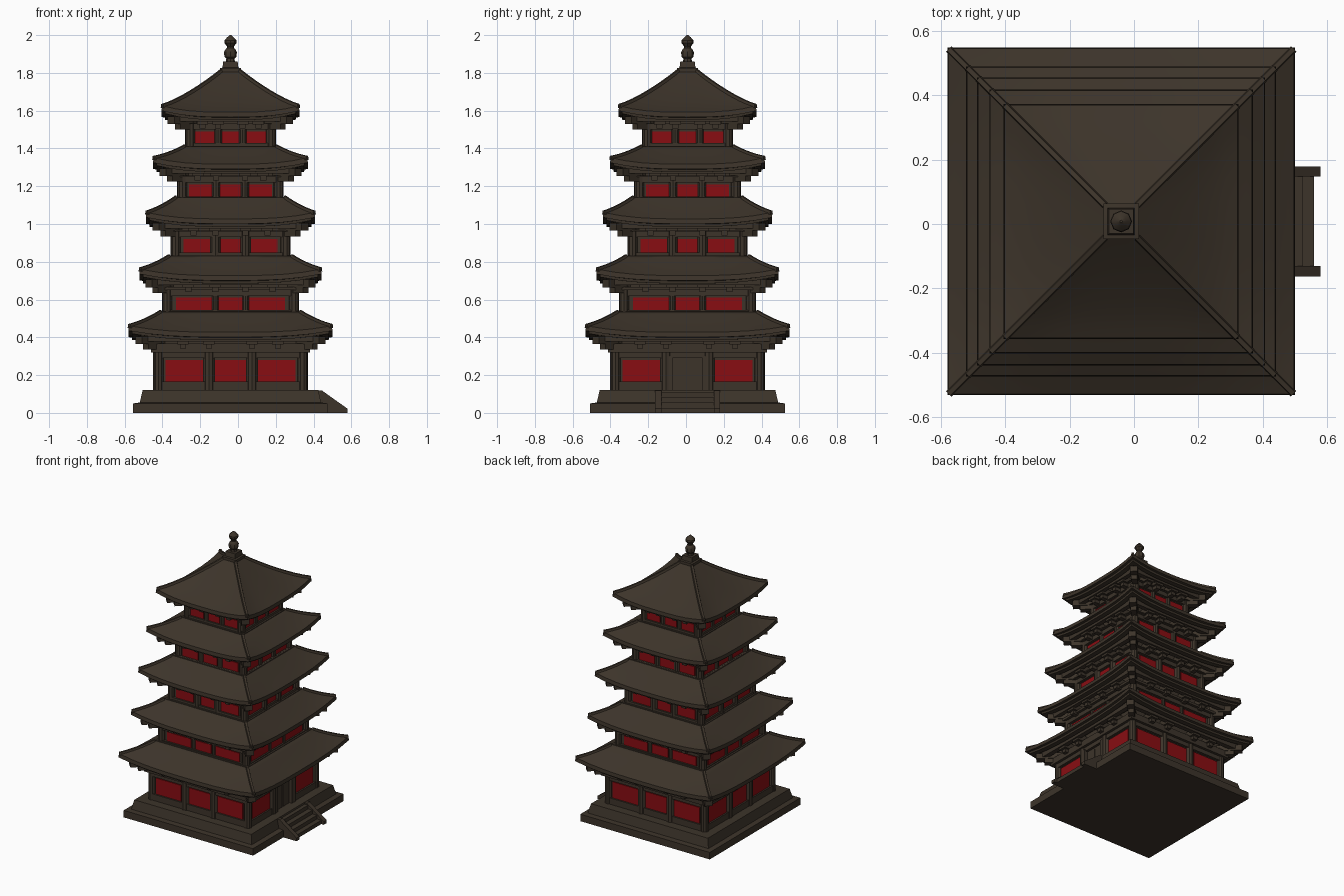
import bpy, bmesh, math
from mathutils import Matrix, Vector

if "Cube" in bpy.data.objects:
    bpy.data.objects.remove(bpy.data.objects["Cube"])

CX, CY = -0.04, 0.008


def mat(name, col):
    m = bpy.data.materials.new(name)
    m.diffuse_color = (*col, 1)
    m.use_nodes = True
    m.node_tree.nodes["Principled BSDF"].inputs["Base Color"].default_value = m.diffuse_color
    return m


WOOD = mat("dark brown wood", (0.046, 0.034, 0.023))
RED = mat("red panel", (0.25, 0.004, 0.006))


def finish(bm, name, material):
    bmesh.ops.recalc_face_normals(bm, faces=bm.faces[:])
    me = bpy.data.meshes.new(name)
    bm.to_mesh(me)
    bm.free()
    me.materials.append(material)
    ob = bpy.data.objects.new(name, me)
    bpy.context.collection.objects.link(ob)
    return ob


def box(bm, x0, x1, y0, y1, z0, z1, rot=0.0):
    """Box in tower-centred coordinates, turned about the tower axis."""
    m = (Matrix.Translation((CX, CY, 0)) @ Matrix.Rotation(rot, 4, 'Z')
         @ Matrix.Translation(((x0 + x1) / 2, (y0 + y1) / 2, (z0 + z1) / 2))
         @ Matrix.Diagonal((x1 - x0, y1 - y0, z1 - z0, 1)))
    bmesh.ops.create_cube(bm, size=1, matrix=m)


def post(bm, x, y, z0, z1, r, rot):
    m = (Matrix.Translation((CX, CY, 0)) @ Matrix.Rotation(rot, 4, 'Z')
         @ Matrix.Translation((x, y, (z0 + z1) / 2)))
    bmesh.ops.create_cone(bm, cap_ends=True, segments=10, radius1=r, radius2=r,
                          depth=z1 - z0, matrix=m)


def loft(bm, rings, n=10):
    """Square rings (half, z, corner lift) joined into a skin."""
    loops = []
    for h, z, lift in rings:
        loop = []
        for s in range(4):
            rot = Matrix.Rotation(s * math.pi / 2, 3, 'Z')
            for i in range(n):
                u = -1 + 2 * i / n
                p = rot @ Vector((u * h, -h, z + lift * abs(u) ** 3))
                loop.append(bm.verts.new(p + Vector((CX, CY, 0))))
        loops.append(loop)
    k = 4 * n
    for a, b in zip(loops, loops[1:]):
        for i in range(k):
            bm.faces.new((a[i], a[(i + 1) % k], b[(i + 1) % k], b[i]))
    bm.faces.new(loops[0][::-1])
    bm.faces.new(loops[-1])


def hip_ridges(bm, pts, w):
    """Raised rib along each hip; pts are (half, z)."""
    for s in range(4):
        rot = Matrix.Rotation(math.pi / 4 + s * math.pi / 2, 3, 'Z')
        secs = []
        for h, z in pts:
            d = h * math.sqrt(2)
            secs.append([bm.verts.new(rot @ Vector((d, y, z + dz)) + Vector((CX, CY, 0)))
                         for y, dz in ((-w, -w), (-w * .6, w * .8), (w * .6, w * .8), (w, -w))])
        for a, b in zip(secs, secs[1:]):
            for i in range(4):
                bm.faces.new((a[i], a[(i + 1) % 4], b[(i + 1) % 4], b[i]))
        bm.faces.new(secs[0])
        bm.faces.new(secs[-1])


# storey: wall half, bottom, beam bottom, window z0/z1, window edges (mid, inner, outer)
# roof: eave half, underside z, top half, top z
STOREYS = [
    (.405, .10, .29, .165, .28, (.083, .145, .345), (.54, .385, .37, .535)),
    (.360, .50, .62, .545, .61, (.063, .098, .288), (.482, .685, .325, .83)),
    (.315, .80, .93, .85, .92, (.052, .108, .248), (.448, .985, .29, 1.14)),
    (.280, 1.11, 1.22, 1.145, 1.21, (.054, .098, .22), (.41, 1.275, .245, 1.41)),
    (.238, 1.38, 1.50, 1.43, 1.49, (.045, .085, .192), (.365, 1.55, .05, 1.81)),
]

# stepped stone base
bm = bmesh.new()
loft(bm, [(.515, 0, 0), (.515, .05, 0), (.48, .055, 0), (.465, .12, 0)], 1)
finish(bm, "base", WOOD)

for f, (H, z0, zb, w0, w1, (m, a, b), (E, ez, T, tz)) in enumerate(STOREYS):
    n = str(f + 1)
    core = H - .022
    g = (m + a) / 2
    frame, panes, brackets = bmesh.new(), bmesh.new(), bmesh.new()
    box(frame, -core, core, -core, core, z0, ez + .05)
    for s in range(4):
        r = s * math.pi / 2
        # posts, sill and stepped head beams
        for x in (-g, g, -(H - .025)):
            post(frame, x, -(H - .025), z0, ez + .01, (a - m) / 2 if abs(x) == g else .027, r)
        doorway = f == 0 and s == 1
        box(frame, -H + .01, H - .01, -H + .004, -core, zb, zb + .03, r)
        box(frame, -H - .015, H + .015, -H - .015, -core, zb + .03, ez - .018, r)
        for x0, x1 in ((-H + .01, -m), (m, H - .01)) if doorway else ((-H + .01, H - .01),):
            box(frame, x0, x1, -H + .004, -core, z0, w0, r)
        # red panels
        for x0, x1 in ((-b, -a), (-m, m), (a, b)):
            if doorway and x0 == -m:
                continue
            box(panes, x0, x1, -core - .007, -core + .001, w0, w1, r)
        # bracket arms, stepping out under the eave
        out = (E - H)
        for x in (-g, g, -.62 * H, .62 * H):
            box(brackets, x - .016, x + .016, -H - out * .3, -core, ez - .045, ez - .018, r)
            box(brackets, x - .03, x + .03, -H - out * .42, -core, ez - .022, ez + .02, r)
        box(brackets, -H - out * .5, H + out * .5, -H - out * .5, -H - out * .25, ez - .008, ez + .03, r)
        # corner bracket on the diagonal
        d = H * math.sqrt(2)
        box(brackets, -.02, .02, -d - out * .45, -d + .08, ez - .05, ez - .015, r + math.pi / 4)
        box(brackets, -.025, .025, -d - out * .85, -d + .08, ez - .02, ez + .02, r + math.pi / 4)
    finish(frame, "storey_%s_frame" % n, WOOD)
    finish(panes, "storey_%s_red_panels" % n, RED)
    finish(brackets, "storey_%s_brackets" % n, WOOD)

    # swept roof with lifted corners
    bm = bmesh.new()
    L = .034
    et = ez + .042
    rings = [(core, ez + .04, 0), (E - .06, ez + .012, L * .6), (E - .055, ez, L * .8),
             (E - .02, ez, L), (E - .018, ez + .014, L), (E, ez + .016, L), (E - .003, et, L)]
    ridge = [(E - .004, et + L)]
    for i in range(1, 9):
        t = i / 8
        h = E + (T - E) * t
        z = et + (tz - et) * t ** (1.2 if f == 4 else 1.1)
        lift = L * (1 - t) ** 1.5
        rings.append((h, z, lift))
        ridge.append((h, z + lift))
    loft(bm, rings)
    hip_ridges(bm, ridge, .012)
    finish(bm, "roof_" + n, WOOD)
    # collar where the next storey meets this roof
    if f < 4:
        bm = bmesh.new()
        c = STOREYS[f + 1][0] + .008
        box(bm, -c, c, -c, c, tz - .05, tz + .004)
        finish(bm, "roof_collar_" + n, WOOD)

# door leaves with a centre line and jambs
bm = bmesh.new()
for y0, y1 in ((-.075, -.004), (.004, .075)):
    box(bm, .38, .388, y0, y1, .12, .28)
for y in (-.09, .09):
    box(bm, .38, .408, y - .01, y + .01, .12, .30)
finish(bm, "door", WOOD)

# entrance steps and sloping cheeks
bm = bmesh.new()
for i in range(4):
    box(bm, .40, .60 - i * .035, -.14, .14, 0, .027 * (i + 1))
for y in (-.155, .155):
    prof = [(.42, 0), (.62, 0), (.62, .022), (.485, .118), (.42, .118)]
    sides = [[bm.verts.new((x + CX, y + s + CY, z)) for x, z in prof] for s in (-.016, .016)]
    bm.faces.new(sides[0])
    bm.faces.new(sides[1])
    for i in range(5):
        j = (i + 1) % 5
        bm.faces.new((sides[0][i], sides[0][j], sides[1][j], sides[1][i]))
finish(bm, "entrance_steps", WOOD)

# finial: square plinth and turned spire
bm = bmesh.new()
loft(bm, [(.055, 1.79, 0), (.055, 1.825, 0), (.042, 1.828, 0), (.038, 1.86, 0)], 1)
prof = [(.024, 1.85), (.022, 1.875), (.032, 1.885), (.034, 1.91), (.026, 1.925),
        (.018, 1.932), (.018, 1.94), (.032, 1.958), (.032, 1.972), (.018, 1.988), (.004, 2.0)]
N = 8
loops = [[bm.verts.new((CX + r * math.cos(2 * math.pi * i / N), CY + r * math.sin(2 * math.pi * i / N), z))
          for i in range(N)] for r, z in prof]
for p, q in zip(loops, loops[1:]):
    for i in range(N):
        bm.faces.new((p[i], p[(i + 1) % N], q[(i + 1) % N], q[i]))
bm.faces.new(loops[0])
bm.faces.new(loops[-1])
finish(bm, "finial", WOOD)

for ob in bpy.context.collection.objects:
    ob.select_set(True)
    bpy.context.view_layer.objects.active = ob
bpy.ops.object.shade_smooth_by_angle(angle=math.radians(35))
